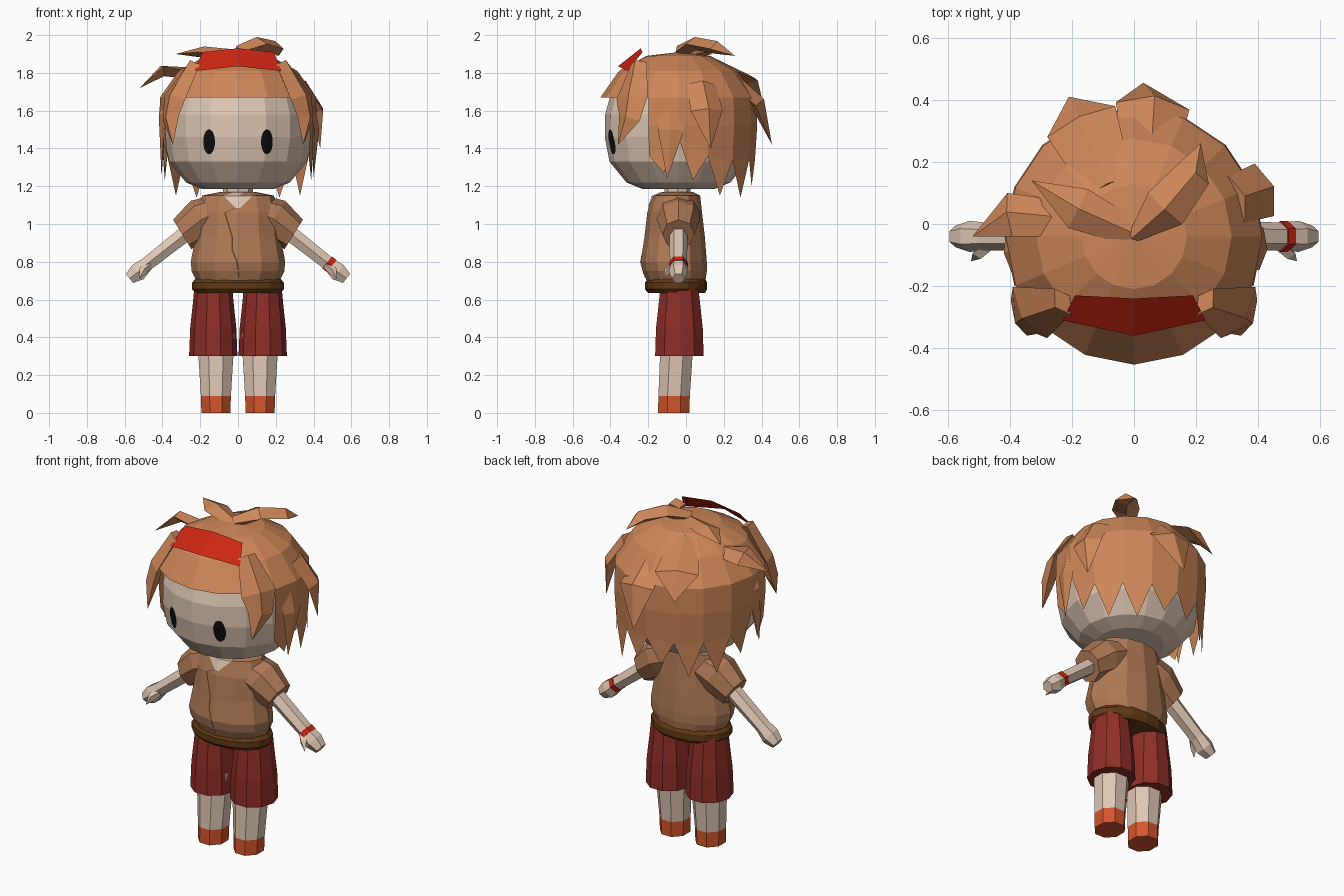
import bpy, bmesh, math
from mathutils import Vector as V
from mathutils.bvhtree import BVHTree

if "Cube" in bpy.data.objects:
    bpy.data.objects.remove(bpy.data.objects["Cube"])


def lin(c):
    c /= 255
    return c / 12.92 if c <= 0.04045 else ((c + 0.055) / 1.055) ** 2.4


def material(name, r, g, b):
    m = bpy.data.materials.new(name)
    m.diffuse_color = (lin(r), lin(g), lin(b), 1)
    m.use_nodes = True
    m.node_tree.nodes["Principled BSDF"].inputs["Base Color"].default_value = m.diffuse_color
    return m


SKIN = material("skin", 224, 200, 181)
HAIR = material("hair_brown", 206, 135, 89)
CLOTH = material("tunic_brown", 176, 122, 85)
SHORTS = material("maroon", 143, 46, 39)
RED = material("bright_red", 205, 37, 18)
ORANGE = material("shoe_orange", 212, 86, 44)
LEATHER = material("belt_brown", 98, 58, 20)
BLACK = material("black", 14, 14, 14)
SEAM = material("seam_brown", 92, 62, 42)


def build(name, verts, faces, *mats, fix=True):
    bm = bmesh.new()
    vs = [bm.verts.new(v) for v in verts]
    for f in faces:
        bm.faces.new([vs[i] for i in f])
    if fix:
        bmesh.ops.recalc_face_normals(bm, faces=bm.faces)
    me = bpy.data.meshes.new(name)
    bm.to_mesh(me)
    bm.free()
    ob = bpy.data.objects.new(name, me)
    bpy.context.collection.objects.link(ob)
    for m in mats:
        me.materials.append(m)
    return ob


def ring(c, u, v, n, turn=0.0):
    """Ellipse of n points with half axes u and v."""
    c, u, v = V(c), V(u), V(v)
    return [c + u * math.sin(a) - v * math.cos(a)
            for a in (math.tau * (i + turn) / n for i in range(n))]


def loft(name, rings, *mats):
    n = len(rings[0])
    faces = [(k * n + i, k * n + (i + 1) % n, (k + 1) * n + (i + 1) % n, (k + 1) * n + i)
             for k in range(len(rings) - 1) for i in range(n)]
    faces += [tuple(range(n))[::-1], tuple(range((len(rings) - 1) * n, len(rings) * n))]
    return build(name, [p for r in rings for p in r], faces, *mats)


def stack(name, rows, n, *mats, cx=0.0, turn=0.0):
    """Vertical loft; each row is z, x radius, y radius, y centre."""
    return loft(name, [ring((cx, cy, z), (rx, 0, 0), (0, ry, 0), n, turn)
                       for z, rx, ry, cy in rows], *mats)


def limb(name, rows, s, n, *mats):
    """Slanted loft in the xz plane; each row is x, z, in-plane radius, y radius."""
    d = V((rows[-1][0] - rows[0][0], 0, rows[-1][1] - rows[0][1])).normalized()
    p = V((-d.z, 0, d.x))
    return loft(name, [ring((s * x, -0.04, z), (s * p.x * r, 0, p.z * r), (0, ry, 0), n)
                       for x, z, r, ry in rows], *mats)


CENTRE = V((0, -0.04, 1.5))


def tuft(name, path, widths, thick, mat=HAIR, centre=CENTRE):
    """Diamond-section lock of hair running along the path to a point."""
    pts, verts, faces = [V(p) for p in path], [], []
    for i, w in enumerate(widths):
        d = (pts[i + 1] - pts[max(i - 1, 0)]).normalized()
        out = pts[i] - centre
        out = (out - d * out.dot(d)).normalized()
        side = d.cross(out) * w
        verts += [pts[i] + side, pts[i] + out * thick, pts[i] - side, pts[i] - out * thick]
    verts.append(pts[-1])
    k = len(widths) - 1
    for j in range(4):
        m = (j + 1) % 4
        faces += [(i * 4 + j, i * 4 + m, i * 4 + 4 + m, i * 4 + 4 + j) for i in range(k)]
        faces.append((k * 4 + j, k * 4 + m, len(verts) - 1))
    return build(name, verts, faces + [(3, 2, 1, 0)], mat)


def plate(name, target, rows, mat, lift=0.006):
    """Thin strip of (x, z) rows laid onto the front of the target."""
    tree = BVHTree.FromPolygons([v.co for v in target.data.vertices],
                                [p.vertices for p in target.data.polygons])
    verts, n = [], len(rows[0])
    for x, z in (p for r in rows for p in r):
        hit = tree.ray_cast(V((x, -2, z)), V((0, 1, 0)))[0]
        verts.append((x, (hit.y if hit else -0.15) - lift, z))
    faces = [(k * n + i, k * n + i + 1, k * n + n + i + 1, k * n + n + i)
             for k in range(len(rows) - 1) for i in range(n - 1)]
    return build(name, verts, faces, mat, fix=False)


# Head and neck
head = stack("head", [(z, r, r, -0.04) for z, r in
             ((1.185, .19), (1.22, .275), (1.33, .365), (1.46, .39), (1.58, .388),
              (1.68, .36), (1.80, .25))], 16, SKIN)
stack("neck", [(1.08, .08, .07, -.045), (1.22, .08, .07, -.045)], 8, SKIN)

# Eyes
for side, s in (("left", -1), ("right", 1)):
    rows = []
    for i in range(11):
        t = math.pi * (0.04 + 0.92 * i / 10)
        z, w = 1.435 + .066 * math.cos(t), .031 * math.sin(t)
        rows.append([(s * .153 + w * k / 2, z) for k in range(-2, 3)])
    plate(side + "_eye", head, rows[::-1], BLACK)

# Hair cap: straight fringe in front, ragged points around sides and back
SEG, verts, faces = 16, [V((0, -.04, 1.91))], []


def around(col, r, z):
    a = math.tau * col / SEG
    return V((r * math.sin(a), -.04 - r * math.cos(a), z))


for r, z in ((.17, 1.89), (.315, 1.81), (.413, 1.67)):
    verts += [around(c, r, z) for c in range(SEG)]
for c in range(SEG):
    d = (c + 1) % SEG
    faces.append((0, 1 + c, 1 + d))
    faces += [(k + c, k + SEG + c, k + SEG + d, k + d) for k in (1, 1 + SEG)]
notch = {3: 1.36, 4: 1.46, 5: 1.36}
tips = {3: 1.27, 4: 1.23, 5: 1.15, 6: 1.14, 7: 1.2}
low = len(verts)
for c in range(3, 14):
    m = min(c, 16 - c)
    verts += [around(c, .417, 1.52), around(c, .405, notch.get(m, 1.34))]
for c in range(3, 13):
    a, up = low + 2 * (c - 3), 1 + 2 * SEG + c
    verts.append(around(c + .5, .395, tips[min(c, 15 - c)]))
    faces += [(up, a, a + 2, up + 1), (a, a + 1, a + 3, a + 2), (a + 1, len(verts) - 1, a + 3)]
build("hair_cap", verts, faces, HAIR)

# Loose locks of hair
for side, s in (("left", -1), ("right", 1)):
    tuft(side + "_front_lock", [(s * .23, -.25, 1.85), (s * .335, -.285, 1.67),
         (s * .355, -.30, 1.56), (s * .345, -.36, 1.42)], (.05, .10, .07), .035)
tuft("crown_tuft", [(0, -.04, 1.91), (.10, .05, 1.955), (.19, .16, 1.935), (.215, .26, 1.89)],
     (.02, .075, .06), .035)
tuft("crown_side_tuft", [(.02, -.04, 1.89), (-.18, .05, 1.91), (-.33, .14, 1.90)], (.04, .07), .03)
tuft("left_tuft", [(-.26, .02, 1.80), (-.40, .03, 1.81), (-.52, -.04, 1.72)], (.06, .075), .03)
tuft("left_low_tuft", [(-.33, -.08, 1.74), (-.40, -.09, 1.58), (-.405, -.11, 1.25)], (.07, .08), .02)
tuft("back_upper_tuft", [(-.08, .12, 1.86), (-.17, .33, 1.76), (-.21, .41, 1.63)], (.08, .12), .03)
tuft("back_tuft", [(.05, .2, 1.80), (.06, .38, 1.64), (.03, .455, 1.42)], (.08, .12), .04)
tuft("right_tuft", [(.33, .08, 1.74), (.42, .11, 1.60), (.435, .13, 1.40)], (.08, .09), .035)
tuft("right_low_tuft", [(.38, -.08, 1.66), (.41, -.08, 1.5), (.40, -.10, 1.24)], (.06, .07), .02)

# Headband plate
band = [V((x, y, z)) for x, y, z in (
    (-.23, -.31, 1.81), (0, -.36, 1.835), (.23, -.31, 1.81),
    (-.19, -.23, 1.91), (0, -.24, 1.93), (.19, -.23, 1.91))]
build("headband", band, [(0, 1, 4, 3), (1, 2, 5, 4)], RED, fix=False)

# Tunic with neckline and overlapping front edge
tunic = stack("tunic", [(.68, .21, .15, -.05), (.75, .245, .17, -.06), (.80, .25, .175, -.065),
              (.93, .225, .16, -.06), (1.06, .215, .145, -.06), (1.15, .19, .125, -.05),
              (1.17, .09, .08, -.045)], 12, CLOTH)
plate("neckline", tunic, [[(-.012, 1.085), (0, 1.085), (.012, 1.085)],
      [(-.075, 1.148), (0, 1.148), (.075, 1.148)],
      [(-.075, 1.168), (0, 1.168), (.075, 1.168)]], SKIN)
plate("tunic_seam", tunic, [[(x - .004, z), (x + .004, z)] for x, z in
      ((.005, .72), (-.005, .80), (-.03, .86), (-.03, .93), (-.07, 1.06), (0, 1.09))], SEAM, .004)

# Arms, sleeves, hands
for side, s in (("left", -1), ("right", 1)):
    limb(side + "_sleeve", [(.11, 1.06, .10, .115), (.19, 1.025, .115, .115),
                            (.295, .945, .092, .085)], s, 8, CLOTH)
    limb(side + "_arm", [(.20, 1.01, .05, .05), (.48, .79, .042, .045), (.53, .745, .055, .05),
                         (.575, .712, .035, .035)], s, 6, SKIN)
    tuft(side + "_thumb", [(s * .47, -.07, .78), (s * .50, -.095, .755), (s * .525, -.12, .71)],
         (.02, .025), .02, SKIN, V((s * .5, .05, .75)))
limb("bracelet", [(.472, .797, .047, .05), (.496, .777, .047, .05)], 1, 6, RED)

# Belt
stack("belt", [(.635, .225, .15, -.05), (.655, .243, .165, -.053), (.69, .243, .165, -.053),
               (.71, .225, .15, -.05)], 16, LEATHER)

# Shorts, legs and shoes
for side, s in (("left", -1), ("right", 1)):
    stack(side + "_shorts_leg", [(.30, .128, .135, -.035), (.45, .122, .13, -.035),
          (.58, .108, .115, -.035), (.67, .10, .105, -.035)], 10, SHORTS, cx=s * .131, turn=.5)
    leg = stack(side + "_leg", [(0, .083, .09, -.065), (.09, .086, .09, -.063),
                (.42, .108, .095, -.045)], 8, SKIN, ORANGE, cx=s * .117, turn=.5)
    for p in leg.data.polygons:
        p.material_index = 1 if p.center.z < .08 else 0
